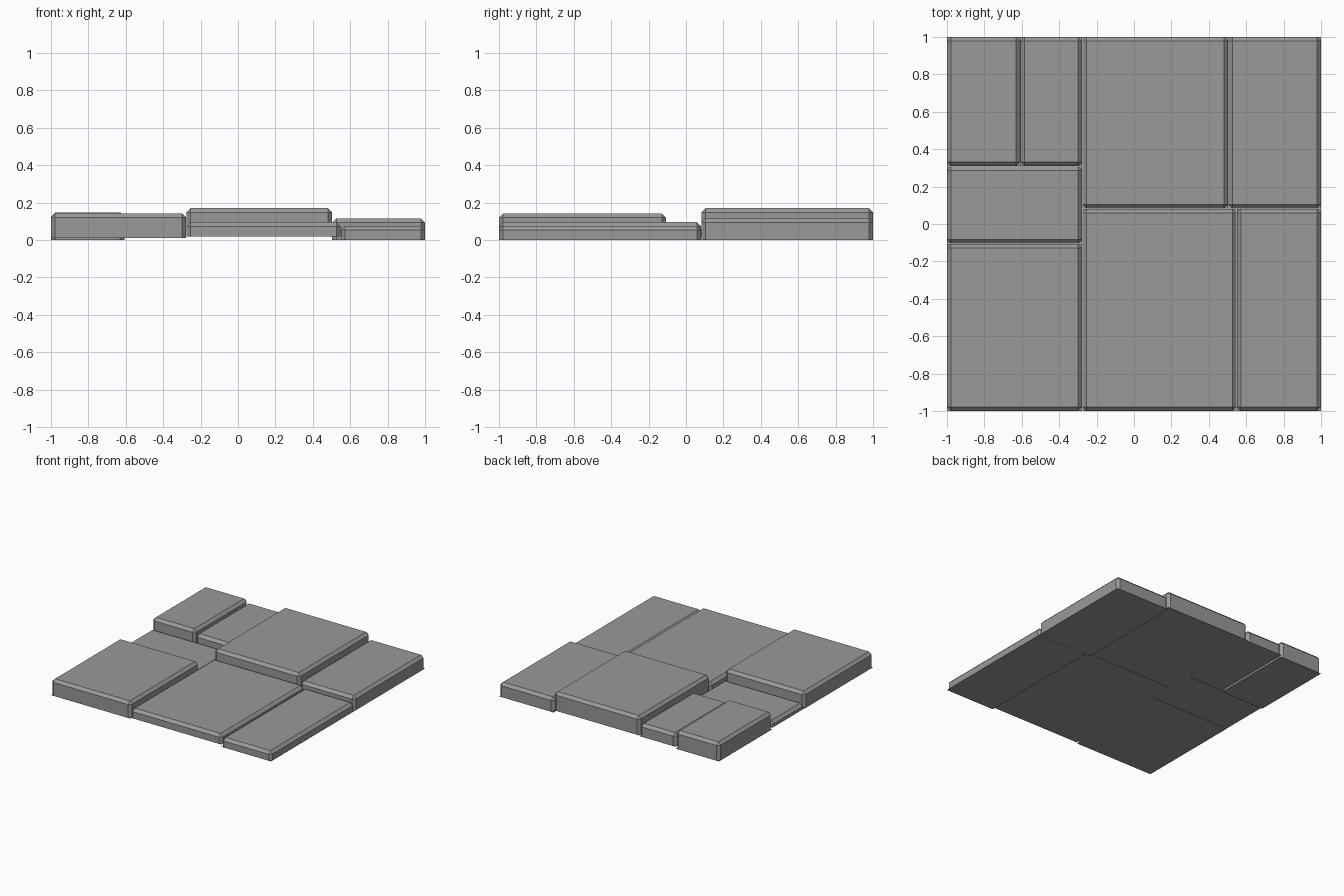
import bpy, bmesh

if "Cube" in bpy.data.objects:
    bpy.data.objects.remove(bpy.data.objects["Cube"])

BEVEL = 0.022
GAP = 0.0007

stone = bpy.data.materials.new("dark_stone")
stone.diffuse_color = (0.32, 0.32, 0.32, 1)
stone.use_nodes = True
stone.node_tree.nodes["Principled BSDF"].inputs["Base Color"].default_value = stone.diffuse_color


def slab(name, x0, x1, y0, y1, z0, z1):
    """Stone slab with chamfered top and upright edges on a square-cornered base."""
    bm = bmesh.new()
    bmesh.ops.create_cube(bm, size=1)
    for v in bm.verts:
        v.co = (x0 if v.co.x < 0 else x1,
                y0 if v.co.y < 0 else y1,
                z0 if v.co.z < 0 else z1)
    edges = [e for e in bm.edges if max(v.co.z for v in e.verts) > z0 + 1e-5]
    bmesh.ops.bevel(bm, geom=edges, offset=BEVEL, segments=1,
                    profile=0.5, affect='EDGES', clamp_overlap=True)
    # swap the clipped underside for a full rectangle
    under = [f for f in bm.faces if all(abs(v.co.z - z0) < 1e-5 for v in f.verts)]
    bmesh.ops.delete(bm, geom=under, context='FACES_ONLY')
    base = [bm.verts.new((x, y, z0)) for x, y in
            ((x0, y0), (x0, y1), (x1, y1), (x1, y0))]
    bm.faces.new(base)
    mesh = bpy.data.meshes.new(name)
    bm.to_mesh(mesh)
    bm.free()
    mesh.materials.append(stone)
    obj = bpy.data.objects.new(name, mesh)
    bpy.context.collection.objects.link(obj)


# shared joint lines of the paving
left, mid, back_split = -0.277, 0.081, 0.503
front_split, narrow_split = 0.549, -0.607
row_a, row_b = 0.309, -0.106

# name, x range, y range, z range
slabs = (
    ("back_left_slab", -1, narrow_split - GAP, row_a + GAP, 1, 0.0, 0.147),
    ("back_narrow_slab", narrow_split + GAP, left - GAP, row_a + GAP, 1, 0.015, 0.118),
    ("left_middle_slab", -1, left - GAP, row_b + GAP, row_a - GAP, 0.012, 0.06),
    ("front_left_slab", -1, left - GAP, -1, row_b - GAP, 0.01, 0.142),
    ("back_centre_slab", left + GAP, back_split - GAP, mid + GAP, 1, 0.02, 0.17),
    ("back_right_slab", back_split + GAP, 1, mid + GAP, 1, 0.0, 0.115),
    ("front_centre_slab", left + GAP, front_split - GAP, -1, mid - GAP, 0.018, 0.095),
    ("front_right_slab", front_split + GAP, 1, -1, mid - GAP, 0.0, 0.075),
)
for s in slabs:
    slab(*s)
